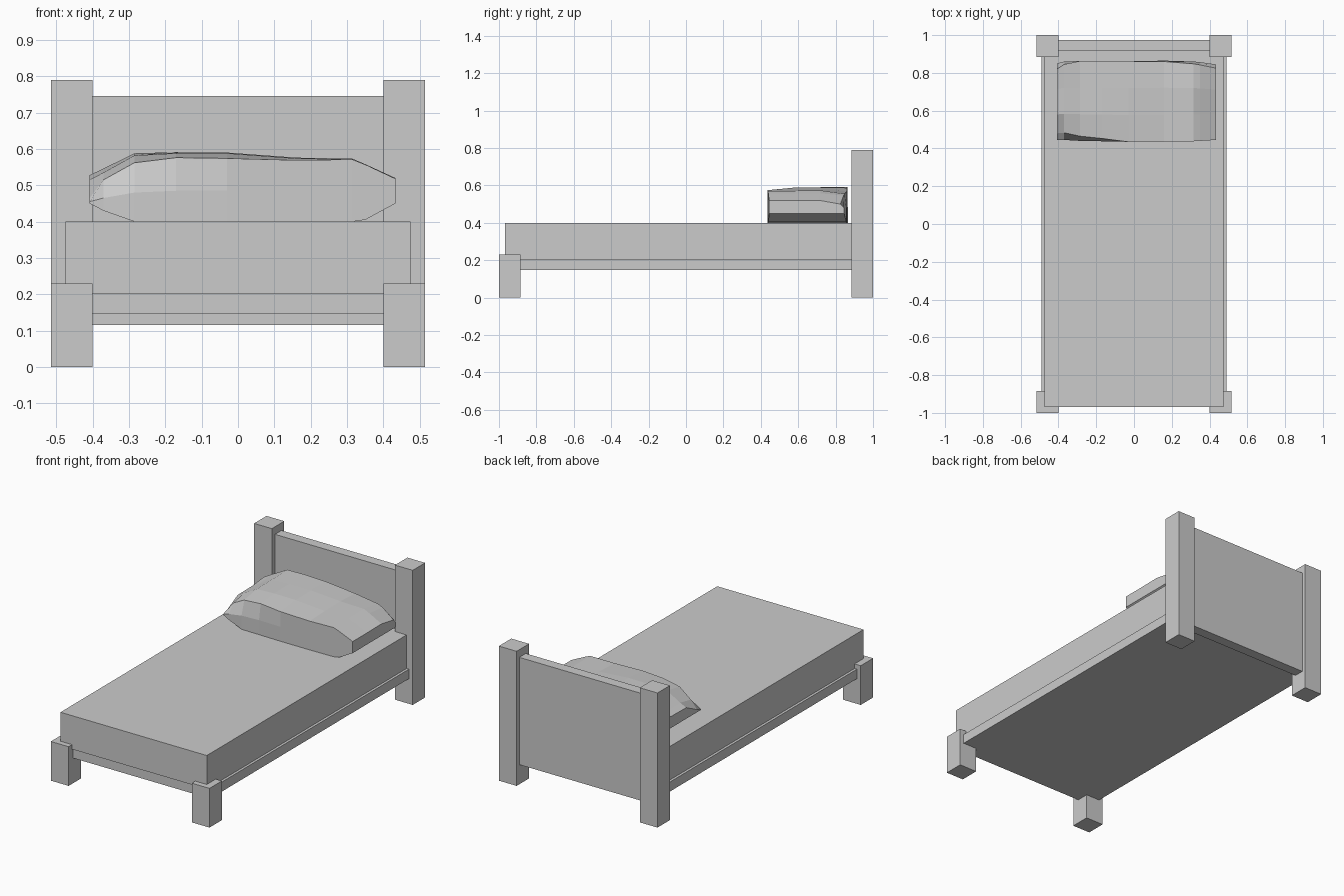
import bpy, bmesh


def box(name, x0, x1, y0, y1, z0, z1):
    bm = bmesh.new()
    bmesh.ops.create_cube(bm, size=1)
    for v in bm.verts:
        v.co = ((x0 + x1) / 2 + v.co.x * (x1 - x0),
                (y0 + y1) / 2 + v.co.y * (y1 - y0),
                (z0 + z1) / 2 + v.co.z * (z1 - z0))
    return finish(name, bm)


def finish(name, bm):
    bmesh.ops.recalc_face_normals(bm, faces=bm.faces)
    me = bpy.data.meshes.new(name)
    bm.to_mesh(me)
    bm.free()
    ob = bpy.data.objects.new(name, me)
    bpy.context.collection.objects.link(ob)
    return ob


# Corner posts
for side, x0, x1 in (("left", -0.515, -0.4), ("right", 0.4, 0.515)):
    box(f"front_post_{side}", x0, x1, -1, -0.885, 0, 0.23)
    box(f"back_post_{side}", x0, x1, 0.885, 1, 0, 0.79)

# Headboard, bed base and mattress
box("headboard", -0.4, 0.4, 0.915, 0.975, 0.115, 0.745)
box("bed_base", -0.49, 0.49, -0.958, 0.915, 0.147, 0.203)
box("mattress", -0.475, 0.475, -0.968, 0.915, 0.203, 0.4)

# Pillow: sections along x
# (x, front y, back y, bottom z, mid z, front top z, crown z, back top z)
stations = [
    (-0.408, 0.445, 0.850, 0.450, 0.455, 0.465, 0.515, 0.528),
    (-0.370, 0.445, 0.860, 0.430, 0.465, 0.515, 0.535, 0.546),
    (-0.285, 0.440, 0.863, 0.400, 0.480, 0.562, 0.582, 0.588),
    (-0.170, 0.438, 0.862, 0.400, 0.485, 0.576, 0.588, 0.591),
    (-0.030, 0.435, 0.861, 0.400, 0.485, 0.574, 0.588, 0.587),
    (0.160, 0.435, 0.865, 0.400, 0.480, 0.569, 0.574, 0.569),
    (0.315, 0.438, 0.860, 0.400, 0.480, 0.571, 0.571, 0.555),
    (0.350, 0.440, 0.857, 0.405, 0.480, 0.557, 0.556, 0.545),
    (0.433, 0.445, 0.845, 0.450, 0.480, 0.518, 0.518, 0.500),
]
# Inset of the front and back top edges at each section
insets = [(0.035, 0.03), (0.038, 0.015), (0.025, 0), (0.015, 0), (0, 0),
          (0, 0.005), (0, 0.012), (0, 0.015), (0, 0.02)]
bm = bmesh.new()
rings = []
for (x, yf, yb, zb, zm, zf, zc, zk), (fi, bi) in zip(stations, insets):
    third = (yb - yf) / 3
    pts = [(yf, zb), (yf, zm), (yf + fi, zf), (yf + third, zc),
           (yb - third, zc + 0.002), (yb - bi, zk), (yb, zm), (yb, zb)]
    rings.append([bm.verts.new((x, y, z)) for y, z in pts])
for a, b in zip(rings, rings[1:]):
    for i in range(8):
        j = (i + 1) % 8
        bm.faces.new((a[i], a[j], b[j], b[i]))
bm.faces.new(rings[0])
bm.faces.new(rings[-1])
finish("pillow", bm)
